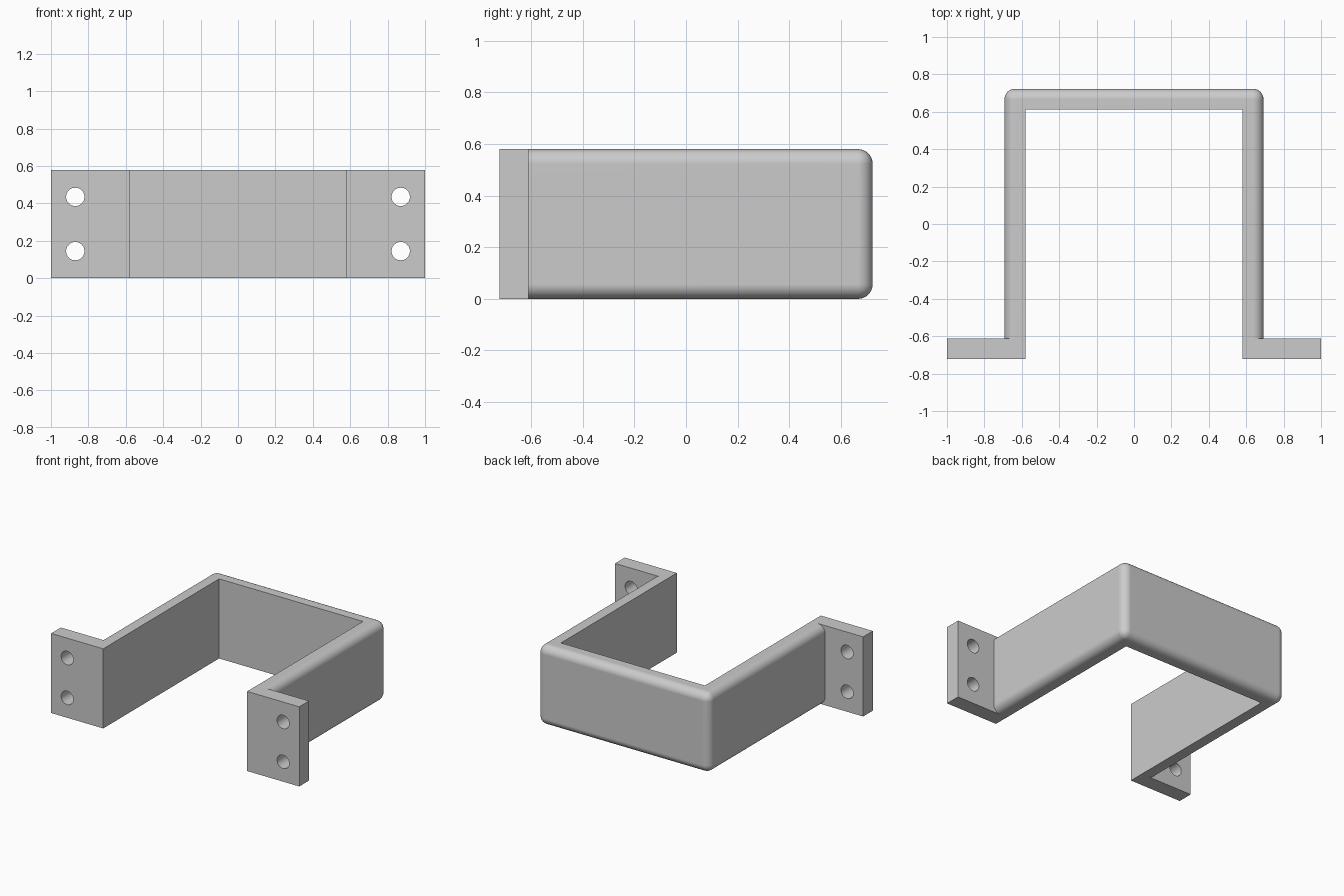
import bpy
import bmesh
from math import radians
from mathutils import Matrix, Vector

cube = bpy.data.objects.get("Cube")
if cube:
    bpy.data.objects.remove(cube, do_unlink=True)

HEIGHT = 0.58
INNER, OUTER, TIP = 0.58, 0.693, 1.0      # half widths
FRONT, BACK, THICK = -0.723, 0.723, 0.112
FILLET = 0.057

steel = bpy.data.materials.new("light_grey")
steel.use_nodes = True
GREY = (0.6, 0.6, 0.6, 1)
steel.diffuse_color = GREY
steel.node_tree.nodes["Principled BSDF"].inputs["Base Color"].default_value = GREY


def finish(bm, name):
    """Turn a bmesh into a named object with the grey material."""
    bmesh.ops.recalc_face_normals(bm, faces=bm.faces)
    mesh = bpy.data.meshes.new(name)
    bm.to_mesh(mesh)
    bm.free()
    mesh.materials.append(steel)
    obj = bpy.data.objects.new(name, mesh)
    bpy.context.collection.objects.link(obj)
    return obj


def combine(target, tool, operation):
    """Apply a boolean and remove the tool object."""
    mod = target.modifiers.new(operation.lower(), "BOOLEAN")
    mod.operation, mod.solver, mod.object = operation, "EXACT", tool
    bpy.context.view_layer.objects.active = target
    bpy.ops.object.modifier_apply(modifier=mod.name)
    bpy.data.objects.remove(tool, do_unlink=True)


# U-shaped strap, its legs ending inside the flanges
leg_end = FRONT + THICK / 2
outline = [(-OUTER, leg_end), (-OUTER, BACK), (OUTER, BACK), (OUTER, leg_end),
           (INNER, leg_end), (INNER, BACK - THICK), (-INNER, BACK - THICK), (-INNER, leg_end)]
bm = bmesh.new()
base = bm.faces.new([bm.verts.new((x, y, 0)) for x, y in outline])
top = bmesh.ops.extrude_face_region(bm, geom=[base])["geom"]
bmesh.ops.translate(bm, vec=(0, 0, HEIGHT), verts=[v for v in top if isinstance(v, bmesh.types.BMVert)])


def is_outside(v):
    return abs(v.co.x) > OUTER - 0.01


# Round every outside edge except the leg ends
rounded = [e for e in bm.edges if all(is_outside(v) for v in e.verts)
           and any(v.co.y > 0 for v in e.verts)]
bmesh.ops.bevel(bm, geom=rounded, offset=FILLET, segments=8, profile=0.5, affect="EDGES")
bracket = finish(bm, "bracket")

# Square mounting flanges with two bolt holes each
for side in (-1, 1):
    bm = bmesh.new()
    centre = Vector((side * (INNER + TIP) / 2, FRONT + THICK / 2, HEIGHT / 2))
    size = Matrix.Diagonal((TIP - INNER, THICK, HEIGHT, 1))
    bmesh.ops.create_cube(bm, size=1, matrix=Matrix.Translation(centre) @ size)
    flange = finish(bm, "flange")
    combine(bracket, flange, "UNION")

bm = bmesh.new()
for x in (-0.87, 0.87):
    for z in (HEIGHT / 4, HEIGHT * 3 / 4):
        place = Matrix.Translation((x, FRONT + THICK / 2, z)) @ Matrix.Rotation(radians(90), 4, "X")
        bmesh.ops.create_cone(bm, cap_ends=True, segments=40, radius1=0.049,
                              radius2=0.049, depth=THICK * 3, matrix=place)
combine(bracket, finish(bm, "bolt_holes"), "DIFFERENCE")

# Smooth fillets and holes, flat faces kept crisp
bpy.ops.object.select_all(action="DESELECT")
bracket.select_set(True)
bpy.context.view_layer.objects.active = bracket
bpy.ops.object.shade_smooth_by_angle(angle=radians(30))
weighted = bracket.modifiers.new("flat_faces", "WEIGHTED_NORMAL")
weighted.keep_sharp = True
